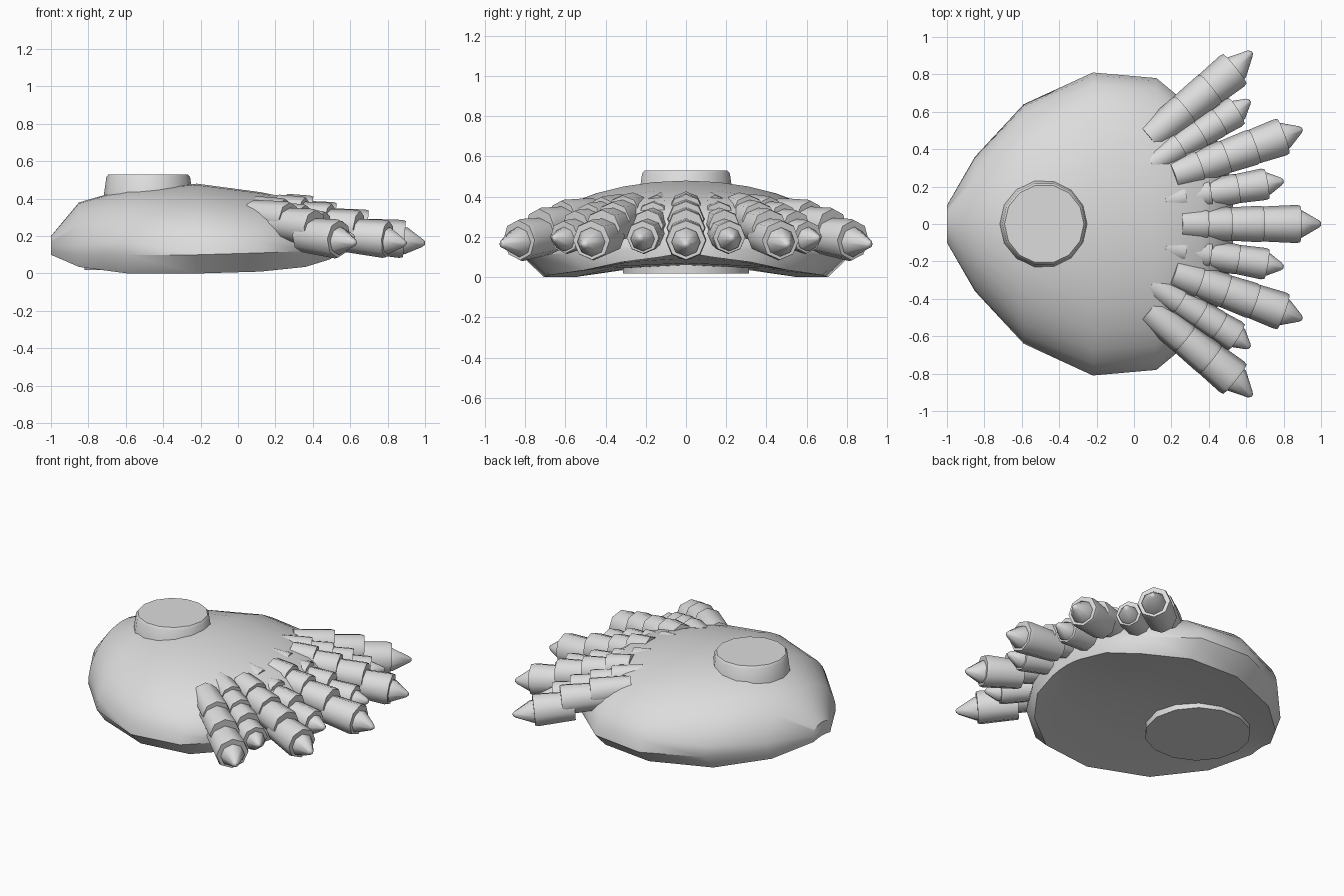
import bpy, bmesh, math
from mathutils import Vector

if "Cube" in bpy.data.objects:
    bpy.data.objects.remove(bpy.data.objects["Cube"])

grey = bpy.data.materials.new("light_grey")
grey.diffuse_color = (0.72, 0.72, 0.72, 1)
grey.use_nodes = True
grey.node_tree.nodes["Principled BSDF"].inputs["Base Color"].default_value = grey.diffuse_color


def loft(name, rings, angle):
    """Skin a list of closed rings, cap both ends and smooth by angle."""
    bm = bmesh.new()
    rows = [[bm.verts.new(p) for p in ring] for ring in rings]
    n = len(rows[0])
    for a, b in zip(rows, rows[1:]):
        for i in range(n):
            j = (i + 1) % n
            bm.faces.new((a[i], a[j], b[j], b[i]))
    bm.faces.new(rows[0])
    bm.faces.new(rows[-1])
    bmesh.ops.recalc_face_normals(bm, faces=bm.faces)
    mesh = bpy.data.meshes.new(name)
    bm.to_mesh(mesh)
    bm.free()
    mesh.materials.append(grey)
    ob = bpy.data.objects.new(name, mesh)
    bpy.context.collection.objects.link(ob)
    bpy.ops.object.select_all(action='DESELECT')
    ob.select_set(True)
    bpy.context.view_layer.objects.active = ob
    bpy.ops.object.shade_smooth_by_angle(angle=math.radians(angle))
    return ob


def tube(name, stops, sides, angle=50):
    """Straight or tapering tube through (centre, radius) stops."""
    axis = (Vector(stops[-1][0]) - Vector(stops[0][0])).normalized()
    ref = Vector((0, 0, 1)) if abs(axis.z) < 0.9 else Vector((1, 0, 0))
    side = axis.cross(ref).normalized()
    up = side.cross(axis)
    rings = []
    for c, r in stops:
        rings.append([Vector(c) + r * (up * math.cos(t) + side * math.sin(t))
                      for t in (2 * math.pi * i / sides for i in range(sides))])
    return loft(name, rings, angle)


# Domed body: x, half width, top height, belt height, rim height
stations = [
    (-1.00, 0.10, 0.20, 0.13, 0.10),
    (-0.85, 0.36, 0.38, 0.10, 0.035),
    (-0.59, 0.64, 0.455, 0.10, 0.0),
    (-0.22, 0.81, 0.48, 0.10, 0.0),
    (0.12, 0.78, 0.435, 0.11, 0.01),
    (0.36, 0.58, 0.385, 0.12, 0.035),
    (0.49, 0.37, 0.29, 0.13, 0.075),
    (0.53, 0.15, 0.22, 0.14, 0.10),
]
body_rings = []
for x, w, top, belt, rim in stations:
    ring = []
    for i in range(17):
        t = math.pi * i / 16
        ring.append((x, w * math.cos(t), belt + (top - belt) * math.sin(t)))
    hollow = 0.06 * min(1, w / 0.6)
    for f in (-0.87, -0.45, 0, 0.45, 0.87):
        ring.append((x, f * w, rim + hollow * (1 - (f / 0.87) ** 2)))
    body_rings.append(ring)
loft("domed_body", body_rings, 35)

# Round caps above and below the body
tube("top_cap", [((-0.48, 0, 0.40), 0.24), ((-0.48, 0, 0.515), 0.224),
                 ((-0.48, 0, 0.53), 0.212)], 14, 35)
tube("bottom_cap", [((-0.50, 0, 0.12), 0.32), ((-0.50, 0, 0.018), 0.32)], 14, 35)


def finger(name, start, end, tip, joints, radius, z_end, z_rise, z_tip):
    """Overlapping segments stepping down from the body to a pointed tip."""
    s, e = Vector(start), Vector(end)
    length = (e - s).length
    d = (e - s) / length
    count = len(joints)
    for k, t1 in enumerate(joints):
        t0 = max(0, joints[k - 1] - 0.08 / length) if k else 0
        z = z_end + z_rise * ((count - 1 - k) / (count - 1)) ** 0.8
        r = radius * (0.86 + 0.14 * k / (count - 1))
        a, b = s + d * length * t0, s + d * length * t1
        tube(f"{name}_segment_{k + 1}",
             [((a.x, a.y, z + 0.02), r * 0.88),
              ((b.x - d.x * 0.02, b.y - d.y * 0.02, z), r),
              ((b.x, b.y, z - 0.001), r * 0.95)], 8)
    back = e - d * 0.03
    tv = Vector(tip)
    near = tv - d * 0.012
    tube(f"{name}_tip", [((back.x, back.y, z_end - 0.01), radius * 0.72),
                         ((e.x + d.x * 0.01, e.y + d.y * 0.01, z_end - 0.01), radius * 0.7),
                         ((near.x, near.y, z_tip), 0.02),
                         ((tv.x, tv.y, z_tip), 0.008)], 8)


# Centre finger, then mirrored pairs
finger("centre_finger", (0.25, 0), (0.89, 0), (1.0, 0),
       (0.22, 0.42, 0.69, 1), 0.102, 0.185, 0.145, 0.162)
for tag, m in (("left", 1), ("right", -1)):
    finger(f"{tag}_inner_short_finger", (0.16, m * 0.125), (0.71, m * 0.215),
           (0.80, m * 0.23), (0.20, 0.45, 0.72, 1), 0.085, 0.20, 0.14, 0.195)
    finger(f"{tag}_middle_long_finger", (0.21, m * 0.26), (0.80, m * 0.47),
           (0.90, m * 0.508), (0.24, 0.48, 0.74, 1), 0.102, 0.185, 0.14, 0.162)
    finger(f"{tag}_outer_short_finger", (0.09, m * 0.32), (0.55, m * 0.605),
           (0.62, m * 0.66), (0.34, 0.58, 0.8, 1), 0.085, 0.20, 0.13, 0.195)
    finger(f"{tag}_outer_long_finger", (0.08, m * 0.46), (0.54, m * 0.83),
           (0.63, m * 0.92), (0.42, 0.72, 1), 0.105, 0.185, 0.11, 0.165)
